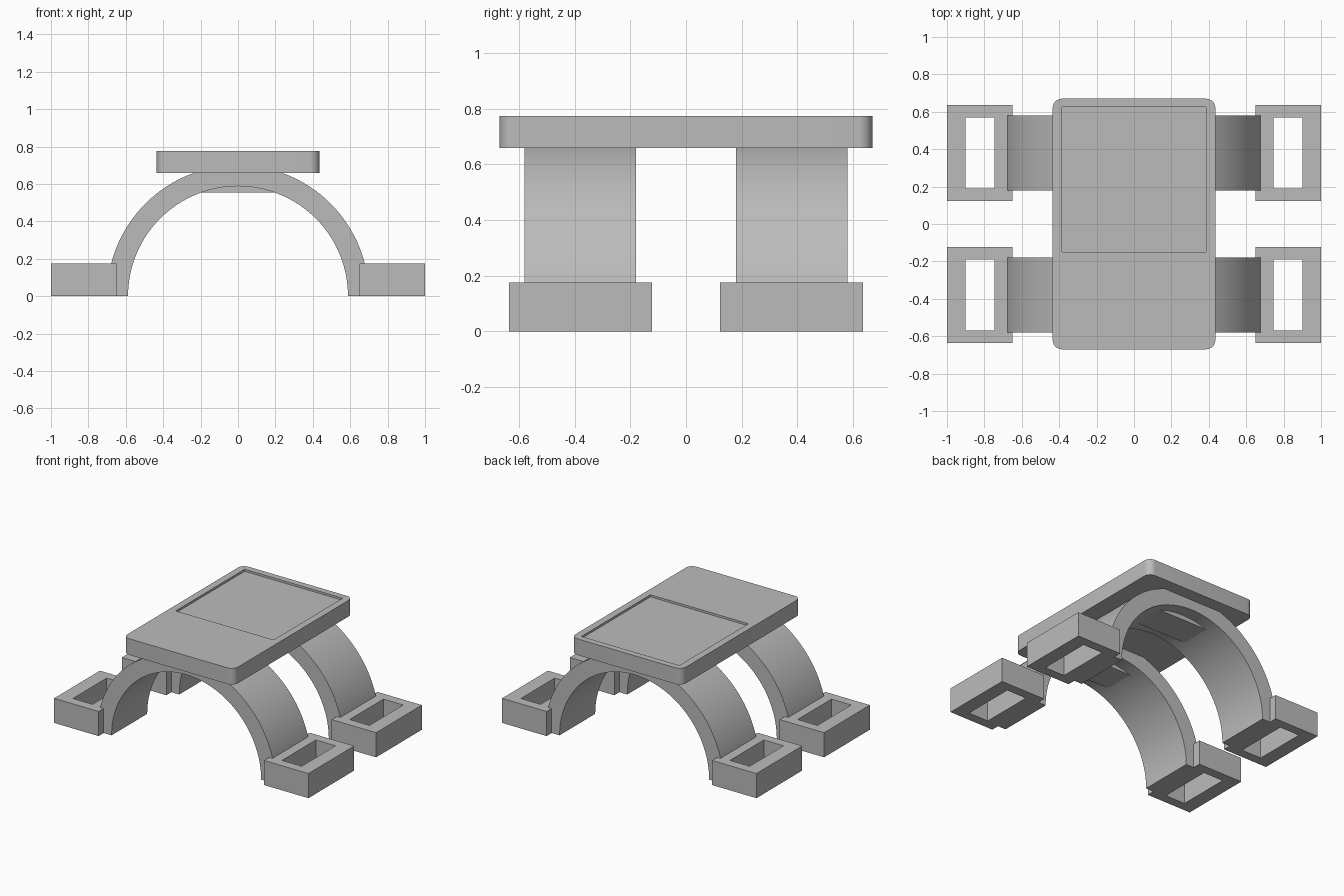
import bpy, bmesh, math

old = bpy.data.objects.get("Cube")
if old:
    bpy.data.objects.remove(old, do_unlink=True)

grey = bpy.data.materials.new("plain grey")
grey.use_nodes = True
colour = (0.5, 0.5, 0.5, 1)
grey.diffuse_color = colour
grey.node_tree.nodes["Principled BSDF"].inputs["Base Color"].default_value = colour


def extrude(name, outline, vec):
    """Solid made by sweeping a closed outline along a vector."""
    bm = bmesh.new()
    face = bm.faces.new([bm.verts.new(p) for p in outline])
    res = bmesh.ops.extrude_face_region(bm, geom=[face])
    moved = [g for g in res["geom"] if isinstance(g, bmesh.types.BMVert)]
    bmesh.ops.translate(bm, verts=moved, vec=vec)
    bmesh.ops.recalc_face_normals(bm, faces=bm.faces)
    mesh = bpy.data.meshes.new(name)
    bm.to_mesh(mesh)
    bm.free()
    mesh.materials.append(grey)
    obj = bpy.data.objects.new(name, mesh)
    bpy.context.collection.objects.link(obj)
    return obj


def box(name, x0, x1, y0, y1, z0, z1):
    return extrude(name, [(x0, y0, z0), (x1, y0, z0), (x1, y1, z0), (x0, y1, z0)], (0, 0, z1 - z0))


def cut(obj, cutter):
    mod = obj.modifiers.new("cut", "BOOLEAN")
    mod.operation = "DIFFERENCE"
    mod.solver = "EXACT"
    mod.object = cutter
    bpy.context.view_layer.objects.active = obj
    bpy.ops.object.modifier_apply(modifier=mod.name)
    bpy.data.objects.remove(cutter, do_unlink=True)


def smooth(obj):
    bpy.ops.object.select_all(action="DESELECT")
    obj.select_set(True)
    bpy.context.view_layer.objects.active = obj
    bpy.ops.object.shade_smooth_by_angle(angle=math.radians(30))


def arc(cx, cy, r, a0, a1, n):
    angles = [math.radians(a0 + (a1 - a0) * i / n) for i in range(n + 1)]
    return [(cx + r * math.cos(a), cy + r * math.sin(a)) for a in angles]


# Top plate with rounded corners and a shallow square recess
hx, hy, r = 0.435, 0.67, 0.05
outline = []
for i, (sx, sy) in enumerate([(1, 1), (-1, 1), (-1, -1), (1, -1)]):
    outline += arc(sx * (hx - r), sy * (hy - r), r, 90 * i, 90 * i + 90, 8)
plate = extrude("top_plate", [(x, y, 0.66) for x, y in outline], (0, 0, 0.115))
cut(plate, box("recess_cutter", -0.385, 0.385, -0.15, 0.625, 0.76, 0.9))
smooth(plate)

for end, sy in (("front", -1), ("back", 1)):
    mid = sy * 0.38

    # Half-ring arch
    ring = arc(0, 0, 0.70, 0, 180, 64) + arc(0, 0, 0.588, 180, 0, 64)
    arch = extrude(end + "_arch", [(x, mid - 0.2, z) for x, z in ring], (0, 0.4, 0))
    smooth(arch)

    # Flat-bottomed block under the crown of the arch
    box(end + "_crown_block", -0.24, 0.24, mid - 0.11, mid + 0.11, 0.555, 0.655)

    # Feet with a rectangular through-hole
    for side, sx in (("left", 1), ("right", -1)):
        xs = sorted((sx * 0.65, sx * 1.0))
        hole = sorted((sx * 0.745, sx * 0.9))
        foot = box(f"{end}_{side}_foot", *xs, mid - 0.257, mid + 0.257, 0, 0.175)
        cut(foot, box("hole_cutter", *hole, mid - 0.19, mid + 0.19, -0.1, 0.3))
